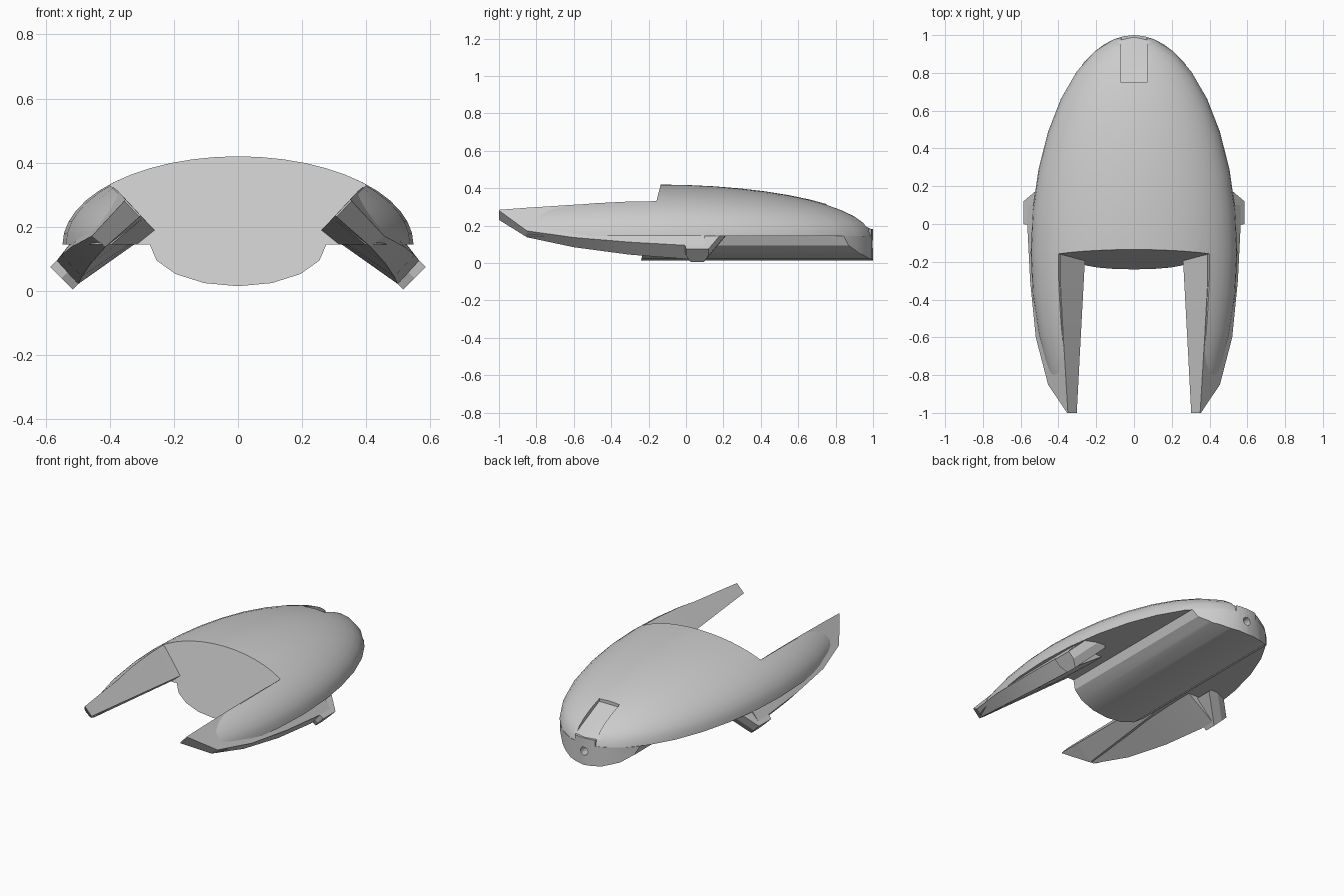
import bpy, bmesh, math
from mathutils import Vector

if "Cube" in bpy.data.objects:
    bpy.data.objects.remove(bpy.data.objects["Cube"])

grey = bpy.data.materials.new("hull_grey")
grey.use_nodes = True
grey.diffuse_color = (0.6, 0.6, 0.6, 1)
grey.node_tree.nodes["Principled BSDF"].inputs["Base Color"].default_value = (0.6, 0.6, 0.6, 1)

BASE = 0.145                      # flat underside of the shell
CENTRE_Y = -0.15                  # widest station of the shell
RADII = Vector((0.547, 1.15, 0.275))


def front_y(z):
    """Sloping front face shared by shell and keel."""
    return -0.135 - 0.26 * (0.42 - z)


def finish(name, bm):
    bmesh.ops.recalc_face_normals(bm, faces=bm.faces)
    mesh = bpy.data.meshes.new(name)
    bm.to_mesh(mesh)
    bm.free()
    mesh.materials.append(grey)
    ob = bpy.data.objects.new(name, mesh)
    bpy.context.collection.objects.link(ob)
    return ob


def loft(name, sections, mirror=False):
    """Join equal-length loops of points and cap both ends."""
    bm = bmesh.new()
    for side in ((1, -1) if mirror else (1,)):
        rings = [[bm.verts.new((side * x, y, z)) for x, y, z in s] for s in sections]
        n = len(rings[0])
        for a, b in zip(rings, rings[1:]):
            for i in range(n):
                j = (i + 1) % n
                bm.faces.new((a[i], a[j], b[j], b[i]))
        bm.faces.new(rings[0])
        bm.faces.new(rings[-1])
    return finish(name, bm)


def slice_off(bm, point, normal):
    """Remove the side the normal points to and close the cut."""
    geom = bm.verts[:] + bm.edges[:] + bm.faces[:]
    res = bmesh.ops.bisect_plane(bm, geom=geom, plane_co=point, plane_no=normal, clear_outer=True)
    edges = [e for e in res["geom_cut"] if isinstance(e, bmesh.types.BMEdge)]
    bmesh.ops.contextual_create(bm, geom=edges)


def boolean(ob, cutter, operation="DIFFERENCE"):
    mod = ob.modifiers.new("cut", "BOOLEAN")
    mod.object, mod.operation, mod.solver = cutter, operation, "EXACT"
    bpy.context.view_layer.objects.active = ob
    bpy.ops.object.modifier_apply(modifier=mod.name)
    bpy.data.objects.remove(cutter)


# Domed shell: half ellipsoid
bm = bmesh.new()
bmesh.ops.create_uvsphere(bm, u_segments=32, v_segments=24, radius=1)
for v in bm.verts:
    v.co = Vector((v.co.x * RADII.x, v.co.y * RADII.y + CENTRE_Y, v.co.z * RADII.z + BASE))
slice_off(bm, (0, 0, BASE), (0, 0, -1))
slice_off(bm, (0, -0.85, 0), (0, -1, 0))
shell = finish("shell", bm)


# Open bay between the wings
def bay_section(bx, bz, y_of):
    half = [(bx + 0.2, bz - 0.16), (bx, bz), (bx + 0.5, bz + 0.5)]
    outline = half + [(-x, z) for x, z in reversed(half)]
    return [(x, y_of(z), z) for x, z in outline]


boolean(shell, loft("bay_cutter", [bay_section(0.325, 0.258, lambda z: -1.4),
                                   bay_section(0.26, 0.19, front_y)]))

# Recess in the tail with a sloping floor
recess = [(0.75, 0.295), (0.99, 0.182), (1.1, 0.182), (1.1, 0.5), (0.75, 0.5)]
boolean(shell, loft("recess_cutter", [[(x, y, z) for y, z in recess] for x in (-0.07, 0.07)]))

# Rounded keel, trimmed to the plan outline of the shell
arc = [(0.275 * math.cos(t), BASE - 0.13 * math.sin(t))
       for t in (math.pi * i / 8 for i in range(9))]
keel_profile = arc + [(-0.07, BASE), (-0.07, 0.182), (0.07, 0.182), (0.07, BASE)]
keel = loft("keel", [[(x, y, z) for x, z in keel_profile] for y in (-0.4, 1.1)])
plan = [(RADII.x * math.cos(t), CENTRE_Y + RADII.y * math.sin(t))
        for t in (math.tau * i / 64 for i in range(64))]
boolean(keel, loft("plan_cutter", [[(x, y, z) for x, y in plan] for z in (-0.2, 0.5)]), "INTERSECT")
wedge = [(front_y(-0.2), -0.2), (front_y(0.5), 0.5), (-0.8, 0.5), (-0.8, -0.2)]
boolean(keel, loft("front_cutter", [[(x, y, z) for y, z in wedge] for x in (-0.6, 0.6)]))

# Small round port in the tail
port = [(0.025 * math.cos(t), 0.1 + 0.025 * math.sin(t))
        for t in (math.tau * i / 16 for i in range(16))]
boolean(keel, loft("port_cutter", [[(x, y, z) for x, z in port] for y in (0.93, 1.1)]))


# Swept wings: y, upper inner edge, lower inner edge, lower tip edge, upper tip edge
def wing_section(y, a, b, c, d):
    return [(x, y, z) for x, z in (a, b, c, d)]


loft("wings", [
    wing_section(-1.0, (0.35, 0.285), (0.303, 0.235), (0.307, 0.231), (0.354, 0.281)),
    wing_section(-0.85, (0.359, 0.296), (0.295, 0.227), (0.413, 0.138), (0.455, 0.172)),
    wing_section(-0.6, (0.374, 0.312), (0.282, 0.213), (0.46, 0.085), (0.52, 0.137)),
    wing_section(-0.3, (0.39, 0.325), (0.266, 0.196), (0.487, 0.045), (0.55, 0.112)),
    wing_section(0.0, (0.39, 0.32), (0.26, 0.19), (0.498, 0.022), (0.565, 0.095)),
    wing_section(0.1, (0.39, 0.32), (0.26, 0.19), (0.498, 0.022), (0.565, 0.095)),
], mirror=True)


# Tapered pods near the wing tips, tilted down and outward
def pod_section(d, y0, y1):
    x, z = 0.55 - d, 0.04 + d
    h, c = 0.035, 0.025
    loop = [(-h, y0 + c), (-h, y1 - c), (0, y1), (h, y1), (h, y0), (0, y0)]
    return [(x + t, y, z + t) for t, y in loop]


loft("side_pods", [pod_section(0, 0.0, 0.12), pod_section(0.13, -0.03, 0.23)], mirror=True)

# Smooth curves, crisp edges
for name in ("shell", "keel", "wings", "side_pods"):
    bpy.ops.object.select_all(action="DESELECT")
    ob = bpy.data.objects[name]
    ob.select_set(True)
    bpy.context.view_layer.objects.active = ob
    bpy.ops.object.shade_smooth_by_angle(angle=math.radians(30 if name == "shell" else 20))
